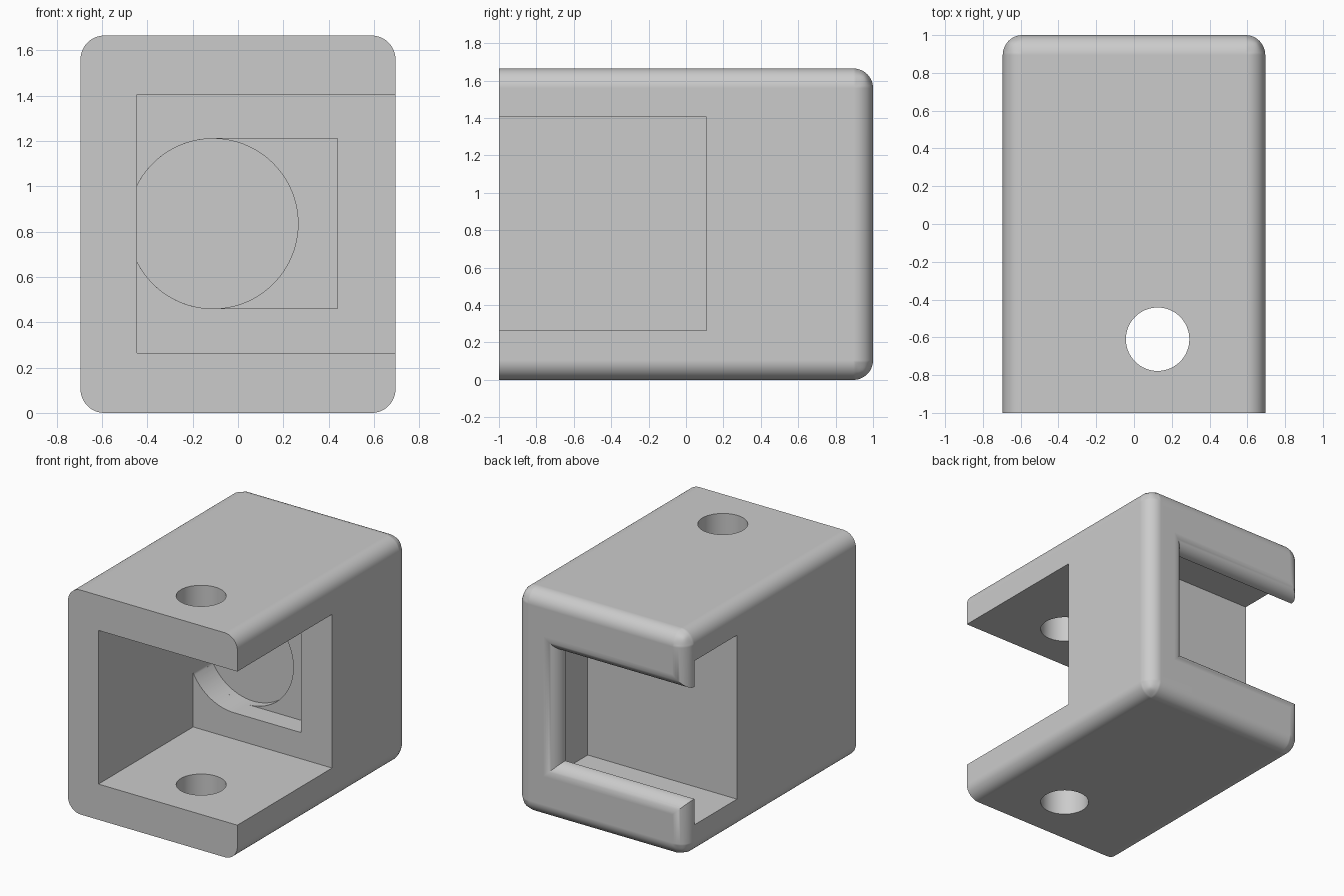
import bpy, bmesh
from math import sin, cos, pi, radians

if "Cube" in bpy.data.objects:
    bpy.data.objects.remove(bpy.data.objects["Cube"])

W, H, R = 0.695, 1.665, 0.105      # half width, height, edge radius
MID = 0.835                        # height of the centre line

grey = bpy.data.materials.new("light grey")
grey.use_nodes = True
grey.diffuse_color = (0.6, 0.6, 0.6, 1)
grey.node_tree.nodes["Principled BSDF"].inputs["Base Color"].default_value = (0.6, 0.6, 0.6, 1)


def add_object(name, bm):
    bmesh.ops.recalc_face_normals(bm, faces=bm.faces)
    mesh = bpy.data.meshes.new(name)
    bm.to_mesh(mesh)
    bm.free()
    mesh.materials.append(grey)
    obj = bpy.data.objects.new(name, mesh)
    bpy.context.collection.objects.link(obj)
    return obj


def loft(rings):
    """Closed solid through matching rings of points."""
    bm = bmesh.new()
    rows = [[bm.verts.new(p) for p in ring] for ring in rings]
    n = len(rows[0])
    for a, b in zip(rows, rows[1:]):
        for i in range(n):
            j = (i + 1) % n
            bm.faces.new((a[i], a[j], b[j], b[i]))
    bm.faces.new(rows[0])
    bm.faces.new(rows[-1])
    return bm


def rect(x0, x1, z0, z1, y):
    return [(x0, y, z0), (x1, y, z0), (x1, y, z1), (x0, y, z1)]


def box(x0, x1, y0, y1, z0, z1):
    return loft([rect(x0, x1, z0, z1, y) for y in (y0, y1)])


def select_only(obj):
    bpy.ops.object.select_all(action='DESELECT')
    obj.select_set(True)
    bpy.context.view_layer.objects.active = obj


def cut(name, bm):
    """Subtract a solid from the body, then discard it."""
    cutter = add_object(name, bm)
    cutter.hide_render = True
    mod = body.modifiers.new(name, 'BOOLEAN')
    mod.operation = 'DIFFERENCE'
    mod.solver = 'EXACT'
    mod.object = cutter
    select_only(body)
    bpy.ops.object.modifier_apply(modifier=mod.name)
    bpy.data.objects.remove(cutter)


# Body block, rounded everywhere but around the front face
bm = box(-W, W, -1, 1, 0, H)
edges = [e for e in bm.edges if max(v.co.y for v in e.verts) > 0]
bmesh.ops.bevel(bm, geom=edges, offset=R, segments=12, profile=0.5, affect='EDGES')
body = add_object("connector_body", bm)

# Front pocket, open to the front and one side
POCKET_X, POCKET_Y = -0.445, 0.11
cut("front_pocket", box(POCKET_X, 1, -1.2, POCKET_Y, 0.265, 1.405))

# Recess in the pocket floor: round at one end, square at the other, with a deeper disc
CX, CR = -0.11, 0.375


def arc(start, end, n, y):
    return [(CX + CR * cos(start + (end - start) * i / n), y,
             MID + CR * sin(start + (end - start) * i / n)) for i in range(n + 1)]


def clipped(points):
    return [(x, y, z) for x, y, z in points if x > POCKET_X]


flat = pi - 0.4666                 # angle where the arc meets the pocket wall
slot = [arc(pi / 2, flat, 24, y) + arc(2 * pi - flat, 1.5 * pi, 24, y)
        + [(0.44, y, MID - CR), (0.44, y, MID + CR)] for y in (0, 0.27)]
cut("slot_recess", loft(slot))
cut("disc_recess", loft([arc(-flat, flat, 80, y) for y in (0.2, 0.335)]))

# Screw hole through roof and floor
bm = bmesh.new()
bmesh.ops.create_cone(bm, cap_ends=True, segments=64, radius1=0.168, radius2=0.168, depth=4)
bmesh.ops.translate(bm, verts=bm.verts, vec=(0.125, -0.61, 0))
cut("screw_hole", bm)

# Rear cavity, open to the other side
LIP = 1 - R
cut("rear_cavity", box(-1, 0.53, 0.395, LIP, 0.227, 1.443))

# Rear opening, flaring out over rounded lips
rings = [rect(-1, 0.364, MID - 0.415, MID + 0.415, 0.7)]
for i in range(13):
    t = pi / 2 * i / 12
    g = R * (1 - cos(t))
    rings.append(rect(-1, 0.364 + g, MID - 0.415 - g, MID + 0.415 + g, LIP + R * sin(t)))
rings.append(rect(-1, 0.364 + R, MID - 0.415 - R, MID + 0.415 + R, 1.2))
cut("rear_opening", loft(rings))

# Smooth rounded edges, flat faces kept flat
select_only(body)
bpy.ops.object.shade_smooth_by_angle(angle=radians(30))
normals = body.modifiers.new("flat_face_normals", 'WEIGHTED_NORMAL')
normals.keep_sharp = True
